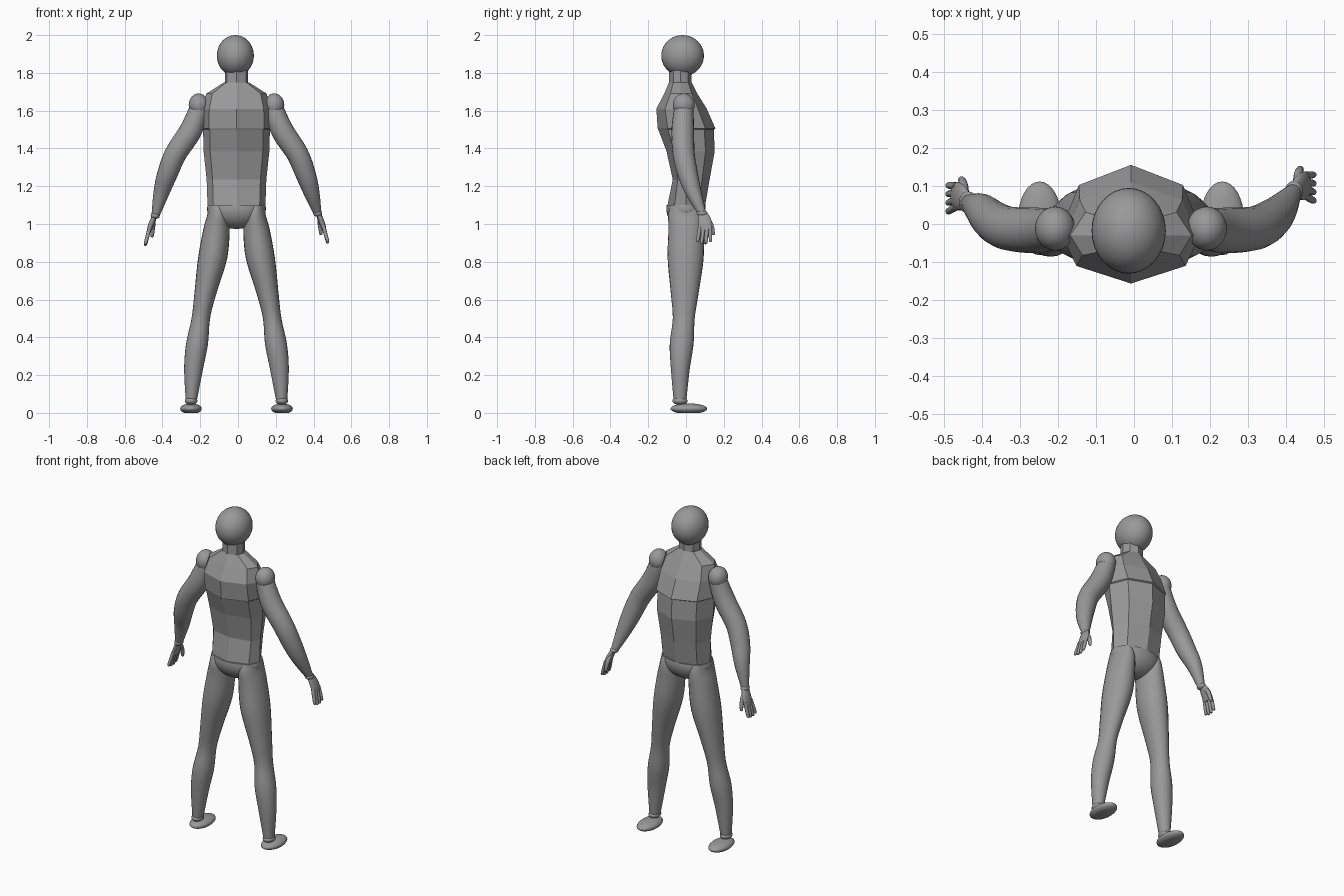
import bpy, bmesh
from math import sin, cos, pi
from mathutils import Vector, Matrix

if "Cube" in bpy.data.objects:
    bpy.data.objects.remove(bpy.data.objects["Cube"])

MID = -0.008  # centre line of the body

grey = bpy.data.materials.new("plain grey")
grey.use_nodes = True
GREY = (0.32, 0.32, 0.32, 1)
grey.diffuse_color = GREY
grey.node_tree.nodes["Principled BSDF"].inputs["Base Color"].default_value = GREY


def finish(name, bm, smooth):
    bmesh.ops.recalc_face_normals(bm, faces=bm.faces)
    mesh = bpy.data.meshes.new(name)
    bm.to_mesh(mesh)
    bm.free()
    mesh.materials.append(grey)
    obj = bpy.data.objects.new(name, mesh)
    bpy.context.collection.objects.link(obj)
    if smooth:
        bpy.ops.object.select_all(action='DESELECT')
        obj.select_set(True)
        bpy.context.view_layer.objects.active = obj
        bpy.ops.object.shade_smooth_by_angle(angle=0.9)
    return obj


def loft(name, rings, smooth=True):
    """Skin a list of point rings and cap both ends."""
    bm = bmesh.new()
    loops = [[bm.verts.new(p) for p in ring] for ring in rings]
    n = len(loops[0])
    for a, b in zip(loops, loops[1:]):
        for i in range(n):
            j = (i + 1) % n
            bm.faces.new((a[i], a[j], b[j], b[i]))
    bm.faces.new(loops[0])
    bm.faces.new(loops[-1])
    return finish(name, bm, smooth)


def refine(rows, steps=5):
    """Pass a smooth spline through rows of numbers."""
    rows = [Vector(r) for r in rows]
    out = []
    for i in range(len(rows) - 1):
        p0, p1 = rows[max(i - 1, 0)], rows[i]
        p2, p3 = rows[i + 1], rows[min(i + 2, len(rows) - 1)]
        for s in range(steps):
            t = s / steps
            out.append(p1 + (p2 - p0) * (t / 2)
                       + (p0 * 2 - p1 * 5 + p2 * 4 - p3) * (t * t / 2)
                       + (p1 * 3 - p0 - p2 * 3 + p3) * (t ** 3 / 2))
    return out + [rows[-1]]


def tube(name, points, radii, sides=20, steps=5):
    """Round limb following points, with its own radius at each."""
    path = refine([Vector(p) for p in points], steps)
    sizes = refine([(r, 0) for r in radii], steps)
    rings = []
    for i, p in enumerate(path):
        along = (path[min(i + 1, len(path) - 1)] - path[max(i - 1, 0)]).normalized()
        u = along.cross(Vector((0, 1, 0))).normalized()
        v = along.cross(u)
        angles = [2 * pi * k / sides for k in range(sides)]
        rings.append([p + (u * cos(a) + v * sin(a)) * sizes[i][0] for a in angles])
    return loft(name, rings)


def ball(name, centre, size, cut=None):
    """Ellipsoid; everything beyond the cut (height, side to drop) is removed."""
    bm = bmesh.new()
    bmesh.ops.create_uvsphere(bm, u_segments=32, v_segments=20, radius=1)
    bm.transform(Matrix.Translation(centre) @ Matrix.Diagonal((*size, 1)))
    if cut:
        geom = bm.verts[:] + bm.edges[:] + bm.faces[:]
        r = bmesh.ops.bisect_plane(bm, geom=geom, plane_co=(0, 0, cut[0]),
                                   plane_no=(0, 0, cut[1]), clear_outer=True)
        rim = [e for e in r["geom_cut"] if isinstance(e, bmesh.types.BMEdge)]
        bmesh.ops.edgeloop_fill(bm, edges=rim)
    return finish(name, bm, True)


# Faceted torso: height, half width, side y, rear y, chest y
def facet_ring(z, w, side, rear, chest):
    half = [(0, rear), (0.8 * w, side + (rear - side) * 0.62), (w, side),
            (0.75 * w, side + (chest - side) * 0.68), (0, chest)]
    full = half + [(-x, y) for x, y in half[-2:0:-1]]
    return [(MID + x, y, z) for x, y in full]


torso = [(1.75, 0.066, -0.03, -0.09, 0.03), (1.69, 0.16, -0.03, -0.115, 0.06),
         (1.61, 0.18, -0.035, -0.157, 0.11), (1.505, 0.183, -0.01, -0.15, 0.156),
         (1.5, 0.177, -0.01, -0.147, 0.147), (1.385, 0.174, 0, -0.103, 0.152),
         (1.235, 0.158, 0, -0.07, 0.125), (1.09, 0.153, 0, -0.1, 0.1)]
loft("torso", [facet_ring(*r) for r in torso], smooth=False)
loft("neck", [facet_ring(z, 0.062, -0.03, -0.09, 0.03) for z in (1.82, 1.72)], smooth=False)

# Head and pelvis
ball("head", (-0.014, -0.018, 1.891), (0.098, 0.113, 0.109))
ball("pelvis", (MID, 0, 1.08), (0.156, 0.104, 0.106), cut=(1.1, 1))

# Leg sections: height, x offset, half width, y centre, half depth
leg = [(1.1, 0.1, 0.045, 0, 0.08), (1.05, 0.098, 0.056, 0, 0.094),
       (0.97, 0.106, 0.07, 0.001, 0.094), (0.815, 0.127, 0.077, -0.002, 0.095),
       (0.63, 0.165, 0.058, -0.007, 0.073), (0.5, 0.189, 0.049, -0.012, 0.058),
       (0.365, 0.209, 0.058, -0.023, 0.063), (0.233, 0.227, 0.05, -0.03, 0.05),
       (0.07, 0.239, 0.03, -0.032, 0.034)]

# Arm path offsets from the centre line, and radii
arm = [(0.19, -0.01, 1.65), (0.205, -0.013, 1.59), (0.245, -0.017, 1.49),
       (0.322, -0.012, 1.372), (0.364, 0.008, 1.27), (0.396, 0.038, 1.172),
       (0.428, 0.068, 1.06)]
arm_radii = [0.045, 0.053, 0.06, 0.058, 0.054, 0.043, 0.022]

for label, s in (("left", 1), ("right", -1)):
    shift = 0.016 if s > 0 else -0.012  # the hands hang slightly unevenly
    drop = 0 if s > 0 else -0.012

    def at(x, y, z):
        return (MID + s * x, y, z)

    def hand_at(x, y, z):
        return at(x, y + shift, z + drop)

    # Leg, ankle and foot
    rings = []
    for z, x, w, y, d in refine(leg):
        angles = [2 * pi * k / 24 for k in range(24)]
        rings.append([at(x + w * cos(a), y + d * sin(a), z) for a in angles])
    loft(label + "_leg", rings)
    ball(label + "_ankle", at(0.24, -0.032, 0.064), (0.033, 0.04, 0.022))
    ball(label + "_foot", at(0.241, 0.015, 0.022), (0.057, 0.097, 0.028), cut=(0, -1))

    # Shoulder, arm and wrist
    ball(label + "_shoulder", at(0.2, -0.012, 1.63), (0.053, 0.058, 0.061))
    path = [at(*p) for p in arm[:-1]] + [hand_at(*arm[-1])]
    tube(label + "_arm", path, arm_radii)
    ball(label + "_wrist", hand_at(0.43, 0.069, 1.056), (0.024, 0.029, 0.018))

    # Palm: flattened sections leaning outward and forward
    rings = []
    for x, y, z, w, d in refine([(0.43, 0.07, 1.065, 0.012, 0.022),
                                 (0.442, 0.08, 1.035, 0.015, 0.033),
                                 (0.455, 0.085, 1.0, 0.015, 0.037),
                                 (0.465, 0.086, 0.968, 0.011, 0.036)]):
        angles = [2 * pi * k / 20 for k in range(20)]
        rings.append([hand_at(x + w * cos(a), y + d * sin(a), z) for a in angles])
    loft(label + "_palm", rings)

    # Four fingers and a thumb
    for i in range(4):
        base, tip = 0.058 + 0.018 * i, 0.045 + 0.023 * i
        end = 0.905 - (0.008 if i in (1, 2) else 0)
        tube(f"{label}_finger_{i + 1}",
             [hand_at(0.46, base, 0.99), hand_at(0.472, (base + tip) / 2, 0.945),
              hand_at(0.482, tip, end + 0.006), hand_at(0.483, tip, end)],
             [0.01, 0.01, 0.008, 0.003], sides=10, steps=3)
    tube(label + "_thumb",
         [hand_at(0.44, 0.09, 1.035), hand_at(0.442, 0.116, 1.0),
          hand_at(0.447, 0.129, 0.95), hand_at(0.448, 0.13, 0.942)],
         [0.013, 0.012, 0.009, 0.003], sides=10, steps=3)
